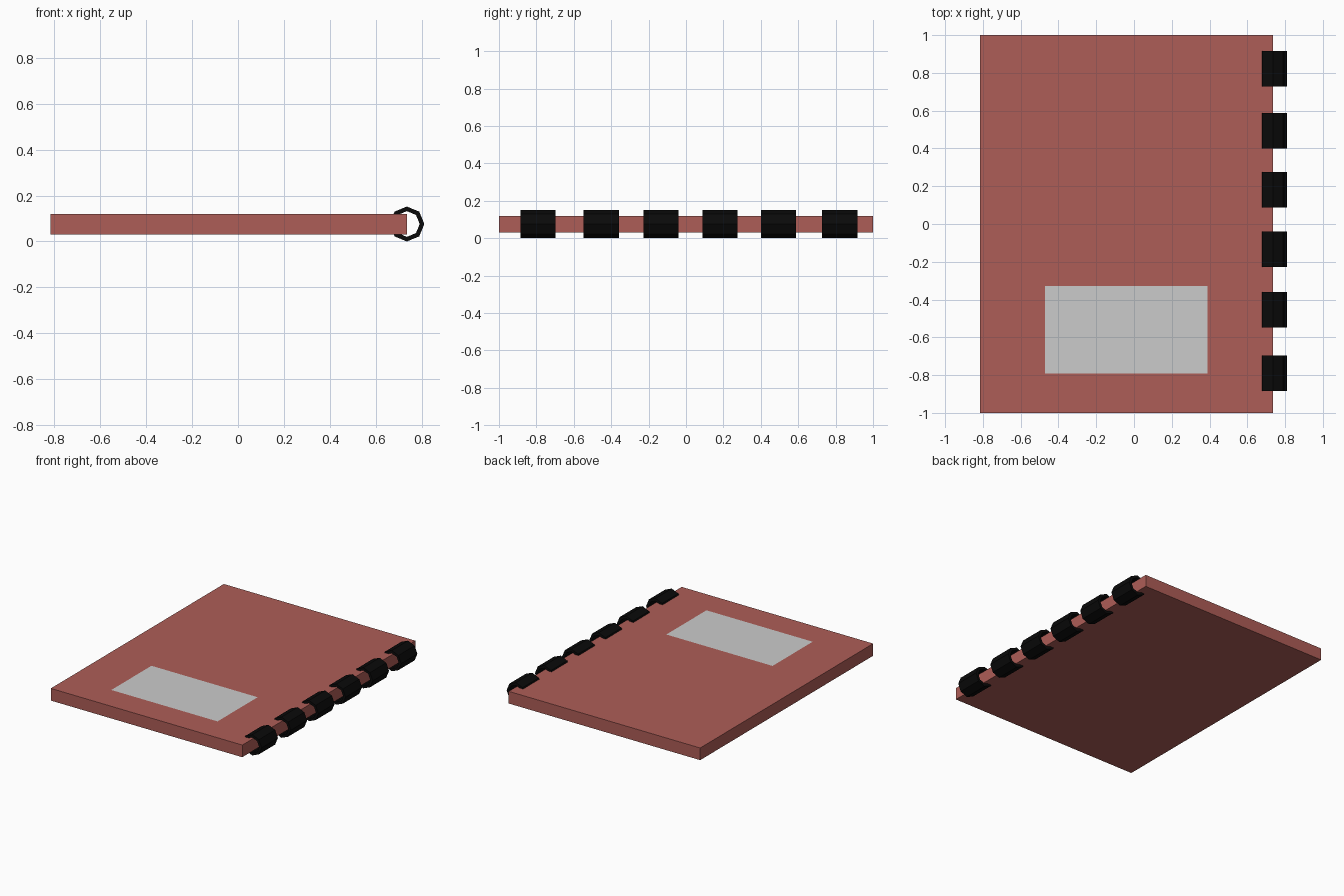
import bpy, bmesh, math
from mathutils import Matrix

if "Cube" in bpy.data.objects:
    bpy.data.objects.remove(bpy.data.objects["Cube"])


def material(name, color):
    m = bpy.data.materials.new(name)
    m.diffuse_color = (*color, 1)
    m.use_nodes = True
    m.node_tree.nodes["Principled BSDF"].inputs["Base Color"].default_value = m.diffuse_color
    return m


def add_object(name, bm, mat=None):
    bmesh.ops.recalc_face_normals(bm, faces=bm.faces)
    me = bpy.data.meshes.new(name)
    bm.to_mesh(me)
    bm.free()
    ob = bpy.data.objects.new(name, me)
    bpy.context.collection.objects.link(ob)
    if mat:
        me.materials.append(mat)
    return ob


red = material("red_cover", (0.42, 0.11, 0.095))
black = material("black_ring", (0.003, 0.003, 0.003))

# Notebook cover and page block
X0, X1, Z0, Z1 = -0.815, 0.735, 0.031, 0.12
bm = bmesh.new()
bmesh.ops.create_cube(bm, size=1, matrix=Matrix.Translation(((X0 + X1) / 2, 0, (Z0 + Z1) / 2))
                      @ Matrix.Diagonal((X1 - X0, 2, Z1 - Z0, 1)))
add_object("notebook_cover", bm, red)

# Blank label lying on the cover
bm = bmesh.new()
label = [(-0.471, -0.792), (0.389, -0.792), (0.389, -0.328), (-0.471, -0.328)]
bm.faces.new([bm.verts.new((x, y, Z1 + 0.001)) for x, y in label])
add_object("cover_label", bm)


# Eight-sided binding rings around the spine edge
def binding_ring(name, yc, width=0.188, outer=0.076, inner=0.056):
    bm = bmesh.new()
    section = [(outer, -1), (outer, 1), (inner, 1), (inner, -1)]
    loops = []
    for i in range(8):
        a = i * math.pi / 4
        loops.append([bm.verts.new((X1 + r * math.cos(a), yc + s * width / 2,
                                    0.076 + r * math.sin(a))) for r, s in section])
    for i in range(8):
        p, q = loops[i], loops[(i + 1) % 8]
        for k in range(4):
            n = (k + 1) % 4
            bm.faces.new((p[k], p[n], q[n], q[k]))
    return add_object(name, bm, black)


for i, y in enumerate((-0.791, -0.453, -0.134, 0.181, 0.494, 0.822)):
    binding_ring(f"binding_ring_{i + 1}", y)
